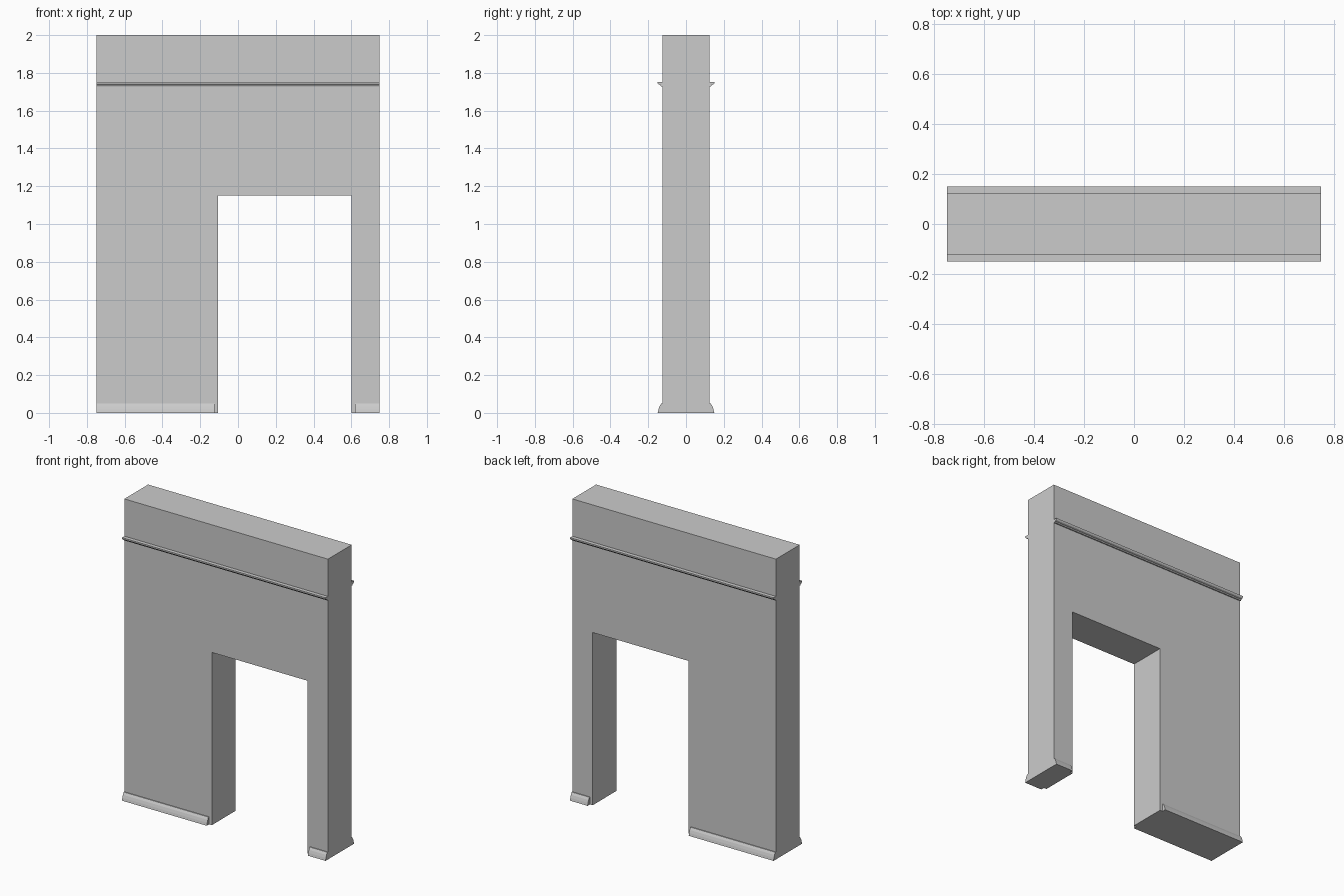
import bpy
import bmesh

cube = bpy.data.objects.get("Cube")
if cube:
    bpy.data.objects.remove(cube, do_unlink=True)

plaster = bpy.data.materials.new("light_grey_plaster")
plaster.use_nodes = True
GREY = (0.6, 0.6, 0.6, 1)
plaster.diffuse_color = GREY
plaster.node_tree.nodes["Principled BSDF"].inputs["Base Color"].default_value = GREY

HALF_W, HALF_D, TOP = 0.75, 0.125, 2.0
DOOR_L, DOOR_R, DOOR_TOP = -0.105, 0.6, 1.15
GAP = 0.02


def extrude(name, outline, vector):
    """Extrude a closed planar outline along a vector into a solid."""
    bm = bmesh.new()
    face = bm.faces.new([bm.verts.new(p) for p in outline])
    result = bmesh.ops.extrude_face_region(bm, geom=[face], use_keep_orig=True)
    moved = [g for g in result["geom"] if isinstance(g, bmesh.types.BMVert)]
    bmesh.ops.translate(bm, verts=moved, vec=vector)
    bmesh.ops.recalc_face_normals(bm, faces=bm.faces)
    mesh = bpy.data.meshes.new(name)
    bm.to_mesh(mesh)
    bm.free()
    mesh.materials.append(plaster)
    obj = bpy.data.objects.new(name, mesh)
    bpy.context.collection.objects.link(obj)
    return obj


def trim(name, profile, x0, x1, side):
    """Run a (projection, height) profile along one wall face."""
    outline = [(x0, side * (HALF_D + d), z) for d, z in profile]
    return extrude(name, outline, (x1 - x0, 0, 0))


# Wall with an off-centre doorway
wall = [(-HALF_W, 0), (DOOR_L, 0), (DOOR_L, DOOR_TOP), (DOOR_R, DOOR_TOP),
        (DOOR_R, 0), (HALF_W, 0), (HALF_W, TOP), (-HALF_W, TOP)]
extrude("wall", [(x, -HALF_D, z) for x, z in wall], (0, 2 * HALF_D, 0))

# Trim profiles
SKIRTING = [(0, 0), (0.025, 0), (0.021, 0.018), (0.015, 0.035), (0.006, 0.05), (0, 0.05)]
RAIL = [(0, 1.728), (0.008, 1.728), (0.011, 1.735), (0.021, 1.739),
        (0.025, 1.745), (0.025, 1.752), (0, 1.752)]

# Picture rail and skirting boards on both faces
for label, side in (("front", -1), ("back", 1)):
    trim(label + "_picture_rail", RAIL, -HALF_W, HALF_W, side)
    trim(label + "_wide_skirting", SKIRTING, -HALF_W, DOOR_L - GAP, side)
    trim(label + "_narrow_skirting", SKIRTING, DOOR_R + GAP, HALF_W, side)
